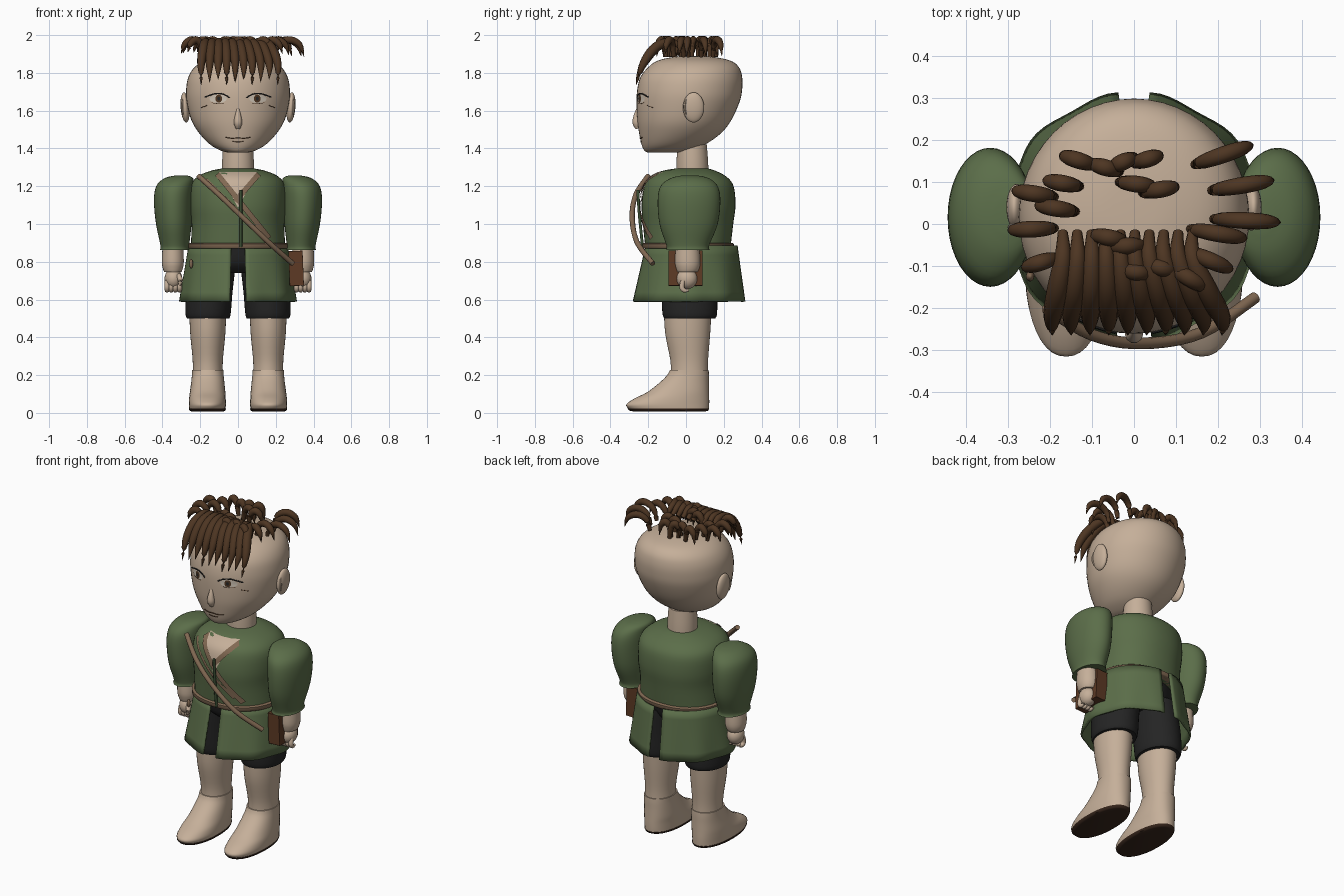
import bpy, bmesh, math
from mathutils import Vector
from mathutils.bvhtree import BVHTree

if "Cube" in bpy.data.objects:
    bpy.data.objects.remove(bpy.data.objects["Cube"])


def mat(name, r, g, b):
    m = bpy.data.materials.new(name)
    m.diffuse_color = (r, g, b, 1)
    m.use_nodes = True
    m.node_tree.nodes["Principled BSDF"].inputs["Base Color"].default_value = m.diffuse_color
    return m


SKIN = mat("skin", 0.56, 0.43, 0.32)
GREEN = mat("green_cloth", 0.105, 0.155, 0.067)
HAIR = mat("brown_hair", 0.075, 0.036, 0.016)
BLACK = mat("black_cloth", 0.018, 0.018, 0.018)
TAN = mat("tan_strap", 0.22, 0.14, 0.085)
LEATHER = mat("pouch_leather", 0.11, 0.042, 0.018)
SOLE = mat("dark_sole", 0.04, 0.02, 0.012)
WHITE = mat("eye_white", 0.62, 0.55, 0.46)
DARK_GREEN = mat("dark_green_trim", 0.045, 0.08, 0.035)


def make(name, verts, faces, material, angle=50, closed=True):
    me = bpy.data.meshes.new(name)
    me.from_pydata([tuple(v) for v in verts], [], faces)
    me.materials.append(material)
    if closed:
        bm = bmesh.new()
        bm.from_mesh(me)
        bmesh.ops.recalc_face_normals(bm, faces=bm.faces)
        bm.to_mesh(me)
        bm.free()
    for p in me.polygons:
        p.use_smooth = True
    me.set_sharp_from_angle(angle=math.radians(angle))
    ob = bpy.data.objects.new(name, me)
    bpy.context.collection.objects.link(ob)
    return ob


def skin_rings(rings):
    n = len(rings[0])
    faces = [(i * n + j, i * n + (j + 1) % n, (i + 1) * n + (j + 1) % n, (i + 1) * n + j)
             for i in range(len(rings) - 1) for j in range(n)]
    faces += [tuple(range(n))[::-1], tuple(range((len(rings) - 1) * n, len(rings) * n))]
    return [v for r in rings for v in r], faces


def spline(pts, sub):
    """Catmull-Rom through tuples of any length"""
    out = []
    for i in range(len(pts) - 1):
        a, b, c, d = (pts[max(i - 1, 0)], pts[i], pts[i + 1], pts[min(i + 2, len(pts) - 1)])
        for k in range(sub):
            t = k / sub
            out.append(tuple(0.5 * (2 * q + (r - p) * t + (2 * p - 5 * q + 4 * r - s) * t * t
                             + (3 * q - p - 3 * r + s) * t ** 3) for p, q, r, s in zip(a, b, c, d)))
    return out + [tuple(pts[-1])]


def loft(name, rows, material, n=40, sub=4, power=2.0, angle=50):
    """rows: (z, centre x, half width, front y, back y)"""
    def c(v):
        return math.copysign(abs(v) ** (2 / power), v)
    rings = []
    for z, cx, rx, f, b in spline(rows, sub):
        rings.append([(cx + rx * c(math.cos(a)), (f + b) / 2 + (b - f) / 2 * c(math.sin(a)), z)
                      for a in (2 * math.pi * j / n for j in range(n))])
    return make(name, *skin_rings(rings), material, angle)


def tube(name, pts, material, n=10, sub=5, flat=1.0):
    """pts: (x, y, z, radius)"""
    P = spline(pts, sub)
    rings = []
    for i, p in enumerate(P):
        t = (Vector(P[min(i + 1, len(P) - 1)][:3]) - Vector(P[max(i - 1, 0)][:3])).normalized()
        ref = Vector((0, 0, 1)) if abs(t.z) < 0.95 else Vector((0, 1, 0))
        u = t.cross(ref).normalized()
        w = u.cross(t)
        r = max(p[3], 0.0008)
        rings.append([Vector(p[:3]) + u * r * math.cos(a) + w * r * flat * math.sin(a)
                      for a in (2 * math.pi * j / n for j in range(n))])
    return make(name, *skin_rings(rings), material)


def ball(name, c, r, material, tilt=0.0):
    bm = bmesh.new()
    bmesh.ops.create_uvsphere(bm, u_segments=24, v_segments=14, radius=1)
    me = bpy.data.meshes.new(name)
    bm.to_mesh(me)
    bm.free()
    me.materials.append(material)
    me.polygons.foreach_set("use_smooth", [True] * len(me.polygons))
    ob = bpy.data.objects.new(name, me)
    ob.location, ob.scale, ob.rotation_euler = c, r, (0, tilt, 0)
    bpy.context.collection.objects.link(ob)
    return ob


def tree(ob):
    return BVHTree.FromPolygons([v.co for v in ob.data.vertices],
                                [tuple(p.vertices) for p in ob.data.polygons])


def on(bvh, x, z, off):
    hit = bvh.ray_cast(Vector((x, -2, z)), Vector((0, 1, 0)))[0]
    return Vector((x, (hit.y if hit else -0.2) - off, z))


def band(name, bvh, a, b, w, material, off=0.008, w2=None, steps=12):
    """flat strip laid on the front of a body, from a to b in (x, z)"""
    a, b = Vector(a), Vector(b)
    d = (b - a).normalized()
    side = Vector((-d.y, d.x))
    w2 = w if w2 is None else w2
    verts, m = [], 5
    for i in range(steps + 1):
        t = i / steps
        for k in range(m):
            q = a.lerp(b, t) + side * (w + (w2 - w) * t) * (k / (m - 1) - 0.5)
            verts.append(on(bvh, q.x, q.y, off))
    faces = [(i * m + k, i * m + k + 1, (i + 1) * m + k + 1, (i + 1) * m + k)
             for i in range(steps) for k in range(m - 1)]
    ob = make(name, verts, faces, material, closed=False)
    if sum(p.normal.y for p in ob.data.polygons) > 0:
        ob.data.flip_normals()
    return ob


def disc(name, bvh, x, z, rx, rz, material, off):
    n = 20
    verts = [on(bvh, x, z, off)] + [on(bvh, x + rx * math.cos(2 * math.pi * j / n),
                                       z + rz * math.sin(2 * math.pi * j / n), off) for j in range(n)]
    make(name, verts, [(0, 1 + j, 1 + (j + 1) % n) for j in range(n)], material, closed=False)


def line(name, bvh, pts, r, material):
    P = [(*on(bvh, x, z, 0.001), r) for x, z in spline(pts, 4)]
    tube(name, P, material, n=6, sub=1)


# head, neck
head = loft("head", [(1.378, 0, .05, -.2, -.03), (1.388, 0, .09, -.22, .02), (1.42, 0, .147, -.235, .10),
                     (1.48, 0, .205, -.248, .185), (1.55, 0, .247, -.258, .24), (1.65, 0, .272, -.262, .285),
                     (1.72, 0, .274, -.257, .298), (1.78, 0, .262, -.24, .297), (1.83, 0, .23, -.2, .28),
                     (1.865, 0, .175, -.15, .235), (1.885, 0, .09, -.06, .14), (1.889, 0, .02, .01, .06)], SKIN, n=48)
loft("neck", [(1.24, 0, .085, -.05, .12), (1.33, 0, .084, -.05, .117), (1.42, 0, .078, -.045, .11)], SKIN)
face = tree(head)
tube("nose", [(0, -.255, 1.615, .006), (0, -.262, 1.57, .017), (0, -.262, 1.535, .022), (0, -.255, 1.505, .012)], SKIN)

# torso, neckline, straps, belt
torso = loft("jacket_body", [(.87, 0, .25, -.215, .235), (1.0, 0, .246, -.228, .25), (1.1, 0, .255, -.235, .262),
                             (1.2, 0, .25, -.22, .252), (1.25, 0, .215, -.188, .215), (1.28, 0, .15, -.13, .16),
                             (1.293, 0, .09, -.06, .12)], GREEN, n=48, power=2.2)
chest = tree(torso)
band("neck_opening", chest, (0, 1.275), (0, 1.09), .2, SKIN, .004, .005)
band("left_collar", chest, (.11, 1.265), (-.015, 1.12), .028, TAN, .009)
band("right_collar", chest, (-.11, 1.265), (.165, .925), .028, TAN, .012)
tube("front_seam", [(.015, -.255, 1.18, .008), (.015, -.247, 1.05, .008), (.015, -.23, .88, .008)], DARK_GREEN)
tube("shoulder_strap", [(-.21, -.2, 1.255, .014), (-.1, -.265, 1.155, .014), (.02, -.285, 1.04, .014),
                        (.16, -.26, .905, .014), (.29, -.175, .79, .014)], TAN)
band("second_strap", chest, (-.17, 1.235), (.12, .95), .018, TAN, .008)
loft("belt", [(.87, 0, .259, -.226, .248), (.875, 0, .264, -.231, .253), (.895, 0, .264, -.231, .253),
              (.9, 0, .257, -.224, .246)], TAN, n=48, sub=1, power=2.2)

# shorts hips
loft("shorts_hips", [(.74, 0, .13, -.1, .14), (.79, 0, .21, -.15, .17), (.875, 0, .22, -.17, .19)], BLACK)

for s, side in ((1, "left"), (-1, "right")):
    # skirt half, open at the front and back centre
    nu, nv, verts = 36, 6, []
    for i in range(nv + 1):
        t = i / nv
        rx, f, b = .262 + .045 * t, -.217 - .063 * t, .275 + .037 * t
        for j in range(nu + 1):
            a = -math.pi / 2 + .14 + (math.pi - .26) * j / nu
            k = 1 + .018 * t * math.cos(9 * a)
            verts.append((s * rx * k * math.cos(a), (f + b) / 2 + (b - f) / 2 * k * math.sin(a), .885 - .295 * t))
    m = nu + 1
    faces = [(i * m + j, (i + 1) * m + j, (i + 1) * m + j + 1, i * m + j + 1)[::s]
             for i in range(nv) for j in range(nu)]
    skirt = make(side + "_skirt", verts, faces, GREEN, closed=False)
    sol = skirt.modifiers.new("thickness", "SOLIDIFY")
    sol.thickness = .012

    # shorts leg, leg, boot, sole
    loft(side + "_shorts_leg", [(.5, s * .158, .112, -.115, .155), (.53, s * .158, .12, -.125, .165),
                                (.65, s * .15, .122, -.13, .165), (.8, s * .125, .115, -.13, .165)], BLACK)
    loft(side + "_leg", [(.2, s * .16, .08, -.08, .117), (.28, s * .16, .08, -.083, .117),
                         (.42, s * .16, .093, -.11, .128), (.54, s * .16, .098, -.117, .135)], SKIN)
    loft(side + "_boot", [(.022, s * .162, .096, -.305, .122), (.045, s * .162, .098, -.316, .123),
                          (.075, s * .162, .097, -.275, .123), (.11, s * .161, .094, -.205, .122),
                          (.16, s * .16, .088, -.14, .121), (.2, s * .16, .084, -.1, .121),
                          (.228, s * .16, .083, -.085, .12)], SKIN, power=2.2)
    loft(side + "_sole", [(.008, s * .162, .085, -.28, .105), (.012, s * .162, .095, -.3, .118),
                          (.024, s * .162, .099, -.312, .124)], SOLE, sub=1, power=2.2)

    # sleeve, forearm, hand
    loft(side + "_sleeve", [(1.257, s * .3, .03, -.02, .06), (1.243, s * .313, .075, -.08, .12),
                            (1.2, s * .335, .098, -.135, .168), (1.12, s * .343, .102, -.15, .182),
                            (1.0, s * .34, .094, -.14, .168), (.9, s * .335, .078, -.108, .128),
                            (.875, s * .334, .076, -.102, .122), (.862, s * .334, .08, -.105, .125)], GREEN)
    loft(side + "_forearm", [(.745, s * .345, .045, -.045, .06), (.765, s * .345, .053, -.052, .07),
                             (.8, s * .345, .058, -.058, .075), (.88, s * .345, .055, -.055, .07)], SKIN)
    ball(side + "_palm", (s * .342, .005, .71), (.047, .055, .055), SKIN)
    for k in range(4):
        x = s * (.31 + .022 * k)
        tube(side + "_finger", [(x, -.015, .7, .013), (x, -.022, .665, .014), (x, -.008, .648, .012),
                                (x, .015, .65, .006)], SKIN)
    tube(side + "_thumb", [(s * .315, -.03, .73, .012), (s * .305, -.048, .7, .014), (s * .31, -.05, .675, .006)], SKIN)

    # ear
    ball(side + "_ear", (s * .28, .04, 1.617), (.024, .056, .08), SKIN, s * .08)
    tube(side + "_ear_fold", [(s * .292, .0, 1.66, .004), (s * .297, -.008, 1.62, .005), (s * .292, .0, 1.58, .004)], SKIN)

    # eye, lids and cheek crease
    disc(side + "_eye_white", face, s * .105, 1.663, .046, .022, WHITE, .003)
    disc(side + "_iris", face, s * .102, 1.664, .018, .021, HAIR, .005)
    disc(side + "_pupil", face, s * .102, 1.664, .008, .01, BLACK, .007)
    line(side + "_upper_lid", face, [(s * .045, 1.668), (s * .075, 1.686), (s * .12, 1.69), (s * .175, 1.672)], .004, BLACK)
    line(side + "_lower_lid", face, [(s * .075, 1.64), (s * .105, 1.637), (s * .14, 1.642)], .0015, HAIR)
    line(side + "_cheek_crease", face, [(s * .165, 1.627), (s * .195, 1.617)], .002, HAIR)

# mouth
line("mouth", face, [(-.065, 1.458), (-.03, 1.453), (0, 1.456), (.03, 1.453), (.065, 1.458)], .0025, HAIR)
line("lower_lip", face, [(-.03, 1.437), (0, 1.434), (.03, 1.437)], .002, HAIR)

# belt pouch and skirt toggle
bpy.ops.mesh.primitive_cube_add(size=1, location=(.308, -.003, .765), rotation=(0, -.04, 0))
pouch = bpy.context.object
pouch.name = "pouch"
pouch.scale = (.075, .18, .185)
pouch.data.materials.append(LEATHER)
bev = pouch.modifiers.new("bevel", "BEVEL")
bev.width = .006
ball("skirt_toggle", (-.248, -.125, .79), (.01, .012, .025), TAN)

# fringe locks sweeping over the forehead
for k in range(10):
    t = k / 9
    x0, x1 = -.17 + .31 * t, -.195 + .405 * t
    drop = .03 * (k % 3) / 2
    tube("fringe_lock", [(x0, -.02, 1.93, .012), (x0, -.08, 1.965, .02), ((x0 + x1) / 2, -.16, 1.935, .026),
                         (x1, -.225, 1.85, .021), (x1, -.265, 1.735 + drop, .001)], HAIR)

# short arched locks on the crown: root x, y to tip x, y
crown = [(-.19, .065, -.29, .08), (-.13, .09, -.215, .105), (-.14, .03, -.235, .045), (-.19, -.01, -.3, -.015),
         (-.185, -.08, -.265, -.105), (-.095, .14, -.175, .165), (-.035, .125, -.105, .145), (.0, .16, -.055, .135),
         (.0, .145, .065, .165), (-.035, .1, .05, .09), (.02, .075, .105, .09), (.145, .142, .285, .19),
         (.185, .08, .335, .105), (.19, .012, .35, .004), (.135, -.012, .27, -.035), (.13, -.065, .235, -.11),
         (-.1, -.025, -.02, -.04), (-.06, -.055, .025, -.05), (-.03, -.11, .04, -.12), (.03, -.095, .1, -.115),
         (.09, -.105, .175, -.155)]
for x0, y0, x1, y1 in crown:
    reach = math.hypot(x1 - x0, y1 - y0)
    tip = 1.93 - .35 * max(0, reach - .09) - (.02 if abs(x1) > .2 else .04)

    def at(t, z, r):
        return (x0 + (x1 - x0) * t, y0 + (y1 - y0) * t, z, r)
    tube("crown_lock", [at(0, 1.885, .011), at(.15, 1.95, .017), at(.5, 1.975, .02),
                        at(.85, 1.95, .016), at(1, tip, .001)], HAIR)
